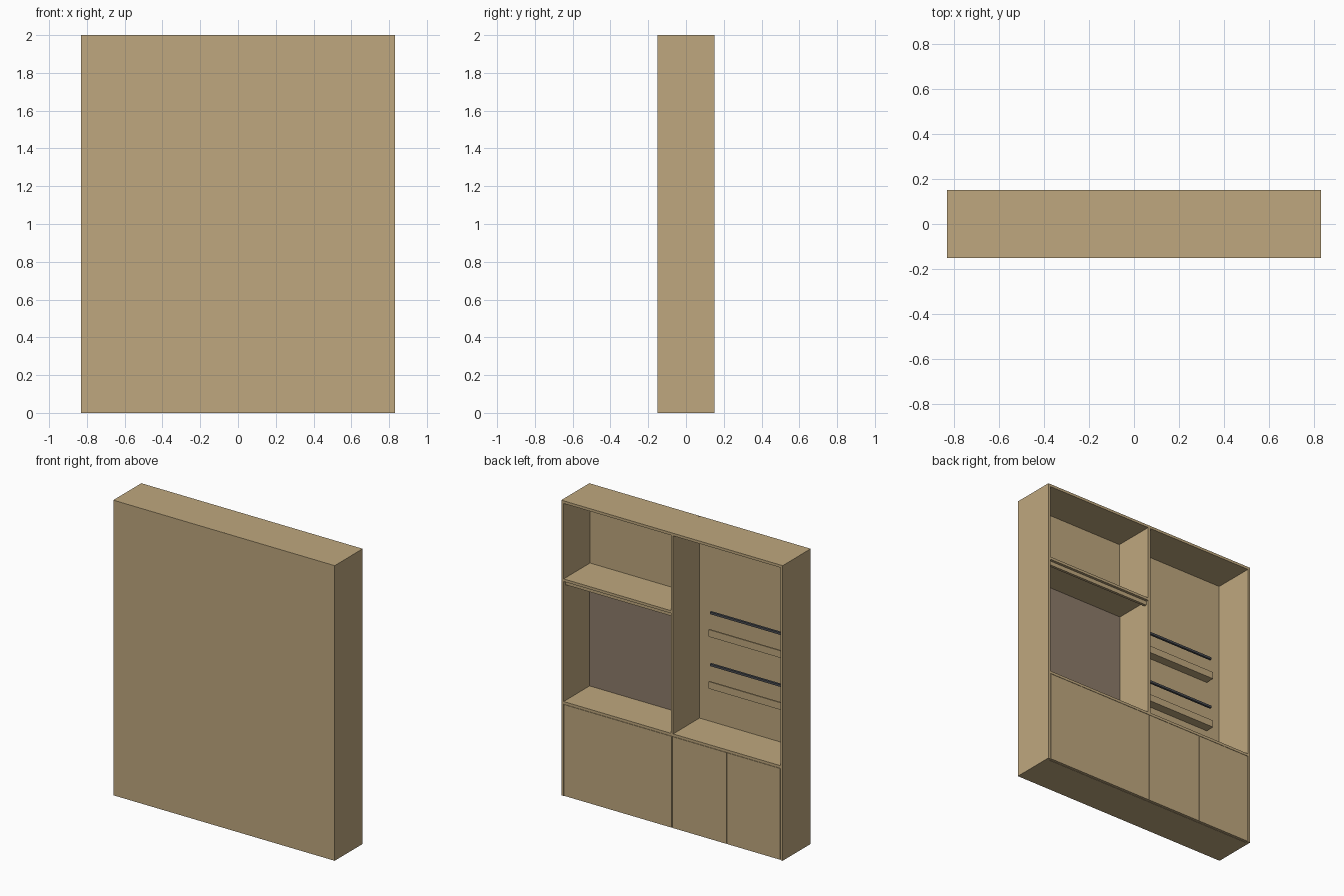
import bpy
import bmesh
from mathutils import Vector

cube = bpy.data.objects.get("Cube")
if cube:
    bpy.data.objects.remove(cube, do_unlink=True)


def material(name, color):
    mat = bpy.data.materials.new(name)
    mat.use_nodes = True
    mat.diffuse_color = color
    mat.node_tree.nodes["Principled BSDF"].inputs["Base Color"].default_value = color
    return mat


WOOD = material("light oak", (0.52, 0.39, 0.21, 1))
PANEL = material("taupe panel", (0.27, 0.20, 0.145, 1))
METAL = material("dark metal", (0.07, 0.075, 0.085, 1))

# Overall half sizes and board thickness
W, D, H, T = 0.83, 0.15, 2.0, 0.018
IN = W - T          # inner face of the sides
WALL = -D + T       # inner face of the front panels
SHELF = 0.64        # top of the lower shelf
HALF = T / 2        # half of the divider


def board(name, x, y, z, mat=WOOD):
    """Box spanning the given (low, high) ranges."""
    spans = [sorted(s) for s in (x, y, z)]
    bm = bmesh.new()
    bmesh.ops.create_cube(bm, size=1)
    bmesh.ops.scale(bm, vec=Vector([b - a for a, b in spans]), verts=bm.verts)
    mesh = bpy.data.meshes.new(name)
    bm.to_mesh(mesh)
    bm.free()
    mesh.materials.append(mat)
    obj = bpy.data.objects.new(name, mesh)
    obj.location = [(a + b) / 2 for a, b in spans]
    bpy.context.collection.objects.link(obj)
    return obj


# Carcass: sides, large front panels, top, bottom, divider
for side, s in (("left", 1), ("right", -1)):
    board(f"{side}_side", (s * IN, s * W), (WALL, D), (0, H))
    board(f"{side}_front_panel", (s * 0.001, s * W), (-D, WALL), (0, H))
board("top_panel", (-IN, IN), (WALL, D), (H - T, H))
board("bottom_panel", (-IN, IN), (WALL, D - T), (0, T))
board("upper_divider", (-HALF, HALF), (WALL, D), (SHELF - T, H - T))
board("lower_divider", (-HALF, HALF), (WALL, D - T), (T, SHELF - T))

# Shelves, with a hanging rail under the upper one
for side, s in (("left", 1), ("right", -1)):
    board(f"{side}_lower_shelf", (s * HALF, s * IN), (WALL, D), (SHELF - T, SHELF))
board("upper_shelf", (HALF, IN), (WALL, D), (1.453, 1.471))
board("upper_shelf_rail", (HALF, IN), (D - 2 * T, D - T), (1.425, 1.453))

# Taupe backing between the two left shelves
board("backing_panel", (HALF, IN), (WALL, WALL + 0.005), (SHELF, 1.453), PANEL)

# Cupboard doors, one wide and two narrow
GAP = 0.002
for name, a, b in (("wide_door", 0, IN), ("inner_narrow_door", -0.41, 0),
                   ("outer_narrow_door", -IN, -0.41)):
    board(name, (a + GAP, b - GAP), (D - T, D), (GAP, SHELF - T - GAP))

# Two wall racks: a ledge with a lip, and a rail above it
X0, X1 = -0.71, -0.12
for name, z in (("upper", 1.245), ("lower", 0.893)):
    board(f"{name}_ledge", (X0, X1), (WALL, -0.07), (z, z + 0.012))
    board(f"{name}_ledge_lip", (X0, X1), (-0.08, -0.07), (z + 0.012, z + 0.048))
    board(f"{name}_rail", (X0, X1), (-0.1, -0.085), (z + 0.147, z + 0.162), METAL)
